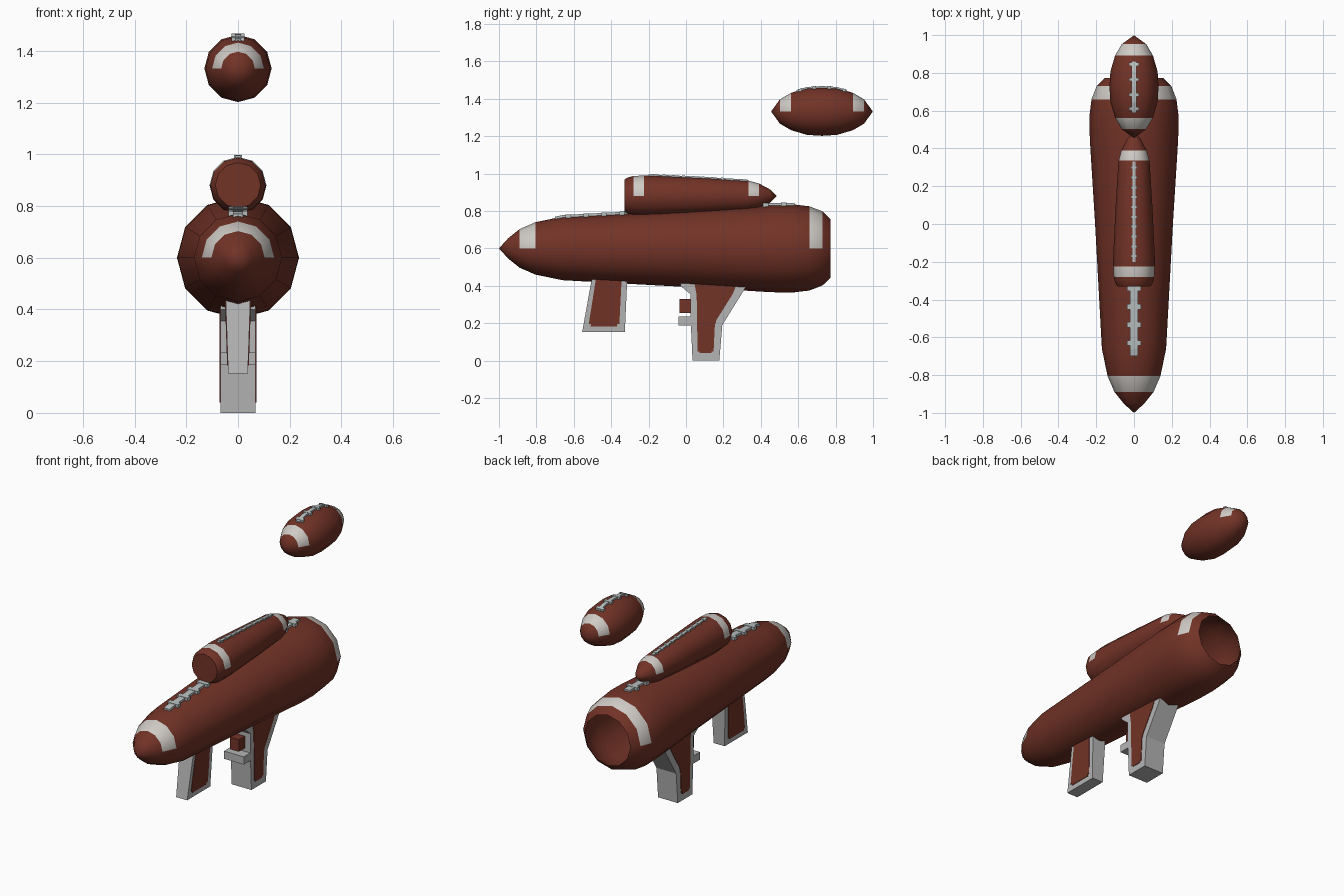
import bpy, bmesh, math
from mathutils import Vector

cube = bpy.data.objects.get("Cube")
if cube:
    bpy.data.objects.remove(cube, do_unlink=True)


def material(name, rgb):
    m = bpy.data.materials.new(name)
    m.use_nodes = True
    m.diffuse_color = (*rgb, 1)
    m.node_tree.nodes["Principled BSDF"].inputs["Base Color"].default_value = (*rgb, 1)
    return m


leather = material("brown leather", (0.17, 0.033, 0.02))
white = material("off white stripe", (0.62, 0.59, 0.56))
grey = material("light grey grip", (0.46, 0.46, 0.46))
lace = material("grey lace", (0.48, 0.52, 0.52))


def finish(bm, name, mats, smooth=False):
    bmesh.ops.recalc_face_normals(bm, faces=bm.faces)
    me = bpy.data.meshes.new(name)
    bm.to_mesh(me)
    bm.free()
    ob = bpy.data.objects.new(name, me)
    bpy.context.collection.objects.link(ob)
    for m in mats:
        me.materials.append(m)
    if smooth:
        bpy.ops.object.select_all(action="DESELECT")
        ob.select_set(True)
        bpy.context.view_layer.objects.active = ob
        bpy.ops.object.shade_smooth_by_angle(angle=math.radians(42))
    return ob


def revolve(name, profile, z, bands):
    """Twelve-sided body around a lengthwise axis, striped on its upper half."""
    bm = bmesh.new()
    vs = [bm.verts.new((r, y, z)) for y, r in profile]
    edges = [bm.edges.new(pair) for pair in zip(vs, vs[1:])]
    bmesh.ops.spin(bm, geom=vs + edges, cent=(0, 0, z), axis=(0, 1, 0),
                   angle=math.tau, steps=12)
    bmesh.ops.remove_doubles(bm, verts=bm.verts, dist=0.0005)
    bm.normal_update()
    for f in bm.faces:
        c = f.calc_center_median()
        outside = len(bands) > 0 and any(a < c.y < b for a, b in bands)
        if outside and c.z > z and f.normal.length > 0:
            f.material_index = 1
    # Inner walls stay plain
    bmesh.ops.recalc_face_normals(bm, faces=bm.faces)
    for f in bm.faces:
        c = f.calc_center_median() - Vector((0, 0, z))
        if f.normal.x * c.x + f.normal.z * c.z < 0:
            f.material_index = 0
    return finish(bm, name, [leather, white], True)


def radius(profile, y):
    for (y0, r0), (y1, r1) in zip(profile, profile[1:]):
        if y0 <= y <= y1 and y1 > y0:
            return r0 + (r1 - r0) * (y - y0) / (y1 - y0)
    return 0


def laces(name, profile, z, start, end, bars, half, bar_half, bar_len, lift):
    """Central seam ribbon and its cross stitches, following the profile."""
    bm = bmesh.new()

    def ribbon(ys, w, up):
        rings = []
        for y in ys:
            top = z + radius(profile, y) + up
            rings.append([bm.verts.new((x, y, h)) for x, h in
                          ((-w, top - .02), (w, top - .02), (w, top), (-w, top))])
        for a, b in zip(rings, rings[1:]):
            for i in range(4):
                j = (i + 1) % 4
                bm.faces.new((a[i], a[j], b[j], b[i]))
        bm.faces.new(rings[0])
        bm.faces.new(rings[-1])

    inner = [y for y, r in profile if start < y < end]
    ribbon(sorted({start, end, *inner}), half, lift)
    for y in bars:
        ribbon((y - bar_len, y + bar_len), bar_half, lift + .002)
    return finish(bm, name, [lace])


def prism(name, outline, half_width, mat, rounding=0):
    """Side outline of (y, z) points given a width that may vary with height."""
    bm = bmesh.new()
    face = bm.faces.new([bm.verts.new((0, y, z)) for y, z in outline])
    if rounding:
        bmesh.ops.bevel(bm, geom=bm.verts[:], offset=rounding, segments=2,
                        affect="VERTICES")
    face = bm.faces[:][0]
    right = face.verts[:]
    left = [bm.verts.new(v.co) for v in right]
    for v, w in zip(right, left):
        v.co.x, w.co.x = half_width(v.co.z), -half_width(v.co.z)
    bm.faces.new(left[::-1])
    for i in range(len(right)):
        j = (i + 1) % len(right)
        bm.faces.new((right[i], right[j], left[j], left[i]))
    return finish(bm, name, [mat])


def box(name, y0, y1, z0, z1, half, mat):
    return prism(name, [(y0, z0), (y1, z0), (y1, z1), (y0, z1)], lambda z: half, mat)


# Main tube: pointed nose, widening to an open hollow tail
shell = [(-1, 0), (-.95, .055), (-.89, .103), (-.805, .14), (-.66, .17), (0, .206),
         (.45, .234), (.57, .236), (.66, .225), (.73, .198), (.772, .157)]
hollow = [(.73, .185), (.66, .212), (.57, .222), (0, .19), (-.66, .15), (-.95, 0)]
revolve("main_tube", shell + hollow, .6, [(-.89, -.805), (.66, .73)])
laces("main_tube_laces", shell, .6, -.7, .58,
      [-.63 + .096 * i for i in range(13)], .02, .036, .014, .008)

# Sighting scope on top
scope = [(-.33, 0), (-.33, .088), (-.31, .1), (-.28, .107), (-.225, .11), (-.17, .11),
         (.1, .097), (.335, .082), (.39, .067), (.45, .035), (.485, 0)]
revolve("scope", scope, .88, [(-.28, -.225), (.335, .39)])
laces("scope_laces", scope, .88, -.2, .33,
      [-.17 + .052 * i for i in range(10)], .009, .015, .008, .005)

# Flying ball
half_ball = [(-.272, 0), (-.225, .065), (-.165, .1), (-.08, .125)]
ball = [(.727 + y, r) for y, r in half_ball] + [(.727, .13)]
ball += [(.727 - y, r) for y, r in reversed(half_ball)]
revolve("ball", ball, 1.332, [(.502, .562), (.892, .952)])
laces("ball_laces", ball, 1.332, .59, .86,
      [.61, .685, .765, .845], .012, .026, .009, .006)


# Front grip with brown side panels
def front_width(z):
    return .038 + .034 * (z - .155)


prism("front_grip", [(-.5, .46), (-.555, .153), (-.327, .153), (-.313, .46)],
      front_width, grey)
prism("front_grip_panel", [(-.478, .46), (-.522, .183), (-.357, .183), (-.343, .46)],
      lambda z: front_width(z) + .003, leather, .012)

# Rear grip with brown side panels
prism("rear_grip", [(-.03, .44), (-.03, .4), (.024, .355), (.024, .235), (.035, 0),
                    (.178, 0), (.194, .19), (.315, .385), (.34, .44)],
      lambda z: .068, grey)
prism("rear_grip_panel", [(.04, .44), (.057, .35), (.062, .04), (.147, .04),
                          (.155, .205), (.255, .365), (.28, .44)],
      lambda z: .071, leather, .01)

# Trigger and the rest below it
box("trigger", -.035, .028, .255, .33, .03, leather)
box("trigger_rest", -.04, .035, .187, .235, .068, grey)
